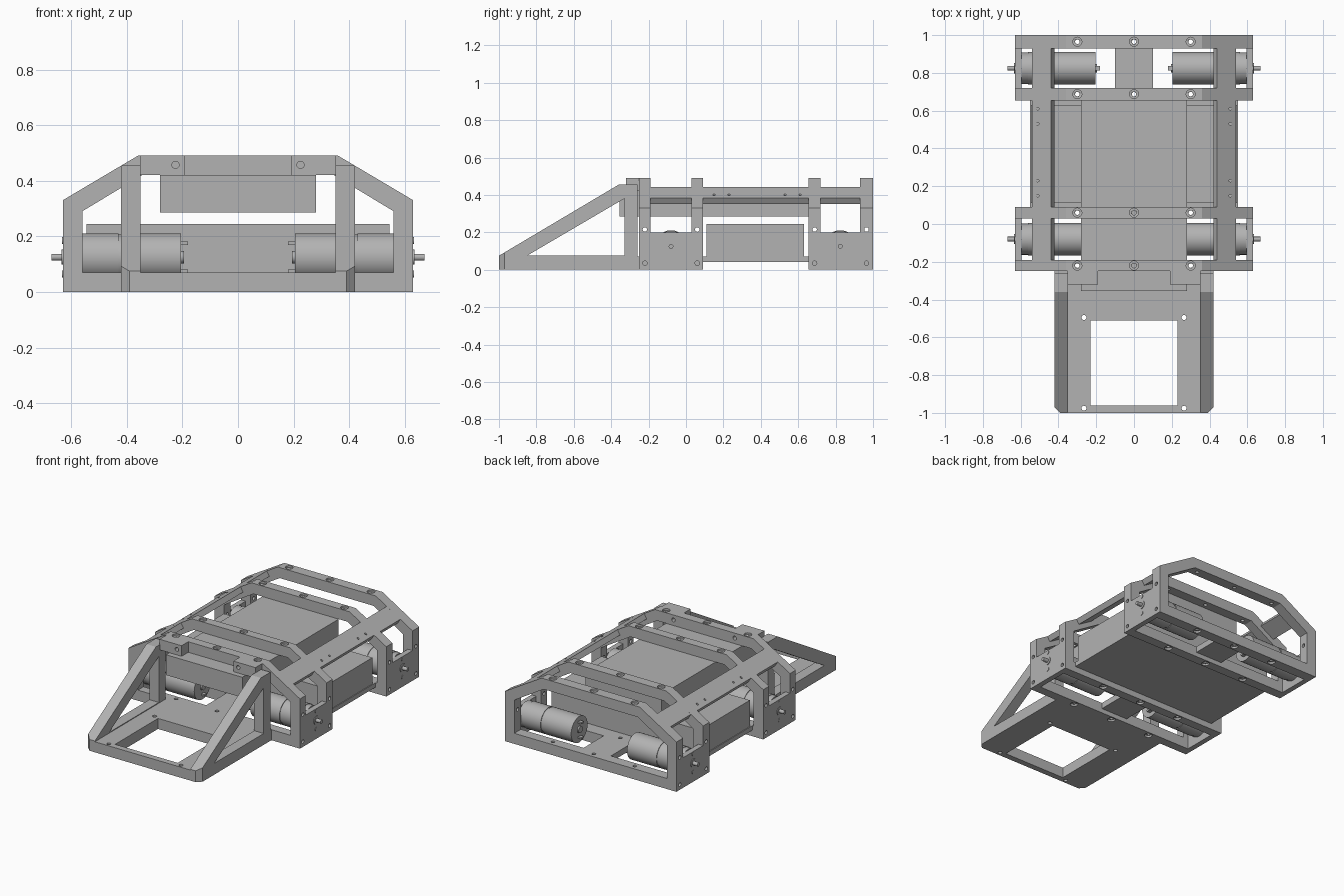
import bpy, bmesh, math
from mathutils import Vector
from mathutils.geometry import tessellate_polygon

old = bpy.data.objects.get("Cube")
if old:
    bpy.data.objects.remove(old)

grey = bpy.data.materials.new("machined_grey")
grey.use_nodes = True
GREY = (0.45, 0.45, 0.45, 1)
grey.diffuse_color = GREY
grey.node_tree.nodes["Principled BSDF"].inputs["Base Color"].default_value = GREY

# Axis frames: where the profile's two coordinates and its depth go
PLACE = {"x": lambda u, v, d: (d, u, v),
         "y": lambda u, v, d: (u, d, v),
         "z": lambda u, v, d: (u, v, d)}


def finish(name, bm):
    bmesh.ops.recalc_face_normals(bm, faces=bm.faces)
    me = bpy.data.meshes.new(name)
    bm.to_mesh(me)
    bm.free()
    me.materials.append(grey)
    ob = bpy.data.objects.new(name, me)
    bpy.context.collection.objects.link(ob)
    return ob


def prism(name, axis, loops, a, b):
    """Extrude an outline, with any holes, along an axis from a to b."""
    bm = bmesh.new()
    ends = []
    for d in (a, b):
        ends.append([[bm.verts.new(PLACE[axis](u, v, d)) for u, v in lp] for lp in loops])
    tris = tessellate_polygon([[Vector((u, v, 0)) for u, v in lp] for lp in loops])
    for end in ends:
        flat = [v for lp in end for v in lp]
        for t in tris:
            bm.faces.new([flat[i] for i in t])
    for lo, hi in zip(*ends):
        for i in range(len(lo)):
            j = (i + 1) % len(lo)
            bm.faces.new((lo[i], lo[j], hi[j], hi[i]))
    bmesh.ops.dissolve_limit(bm, angle_limit=0.01, verts=bm.verts, edges=bm.edges)
    return finish(name, bm)


def rect(u0, u1, v0, v1):
    return [(u0, v0), (u1, v0), (u1, v1), (u0, v1)]


def box(name, x0, x1, y0, y1, z0, z1):
    return prism(name, "z", [rect(x0, x1, y0, y1)], z0, z1)


def rod(name, axis, u, v, r, a, b, n=32):
    ring = [(u + r * math.cos(2 * math.pi * i / n), v + r * math.sin(2 * math.pi * i / n))
            for i in range(n)]
    ob = prism(name, axis, [ring], a, b)
    for f in ob.data.polygons:
        f.use_smooth = len(f.vertices) == 4
    ob.data.set_sharp_from_angle(angle=math.radians(35))
    return ob


def cut(ob, cutters):
    """Subtract helper solids, then delete them."""
    for c in cutters:
        c.hide_render = True
        m = ob.modifiers.new("cut", "BOOLEAN")
        m.operation, m.solver, m.object = "DIFFERENCE", "EXACT", c
    bpy.context.view_layer.update()
    result = bpy.data.meshes.new_from_object(ob.evaluated_get(bpy.context.evaluated_depsgraph_get()))
    ob.modifiers.clear()
    ob.data = result
    for c in cutters:
        bpy.data.objects.remove(c)


def mirror_x(pts):
    return pts + [(-u, v) for u, v in reversed(pts)]


# Four roll hoops
OUTER = mirror_x([(0.63, 0), (0.63, 0.33), (0.36, 0.49)])
INNER = mirror_x([(0.56, 0.07), (0.56, 0.29), (0.345, 0.42)])
HOOPS = [(-0.25, -0.19), (0.03, 0.09), (0.655, 0.72), (0.93, 1.0)]
for k, (y0, y1) in enumerate(HOOPS):
    hoop = prism(f"hoop_{k + 1}", "y", [OUTER, INNER], y0, y1)
    mid = (y0 + y1) / 2
    holes = []
    for x in (-0.3, 0, 0.3):
        holes.append(rod("bolt_hole", "z", x, mid, 0.012, -0.1, 0.6, 16))
        holes.append(rod("top_recess", "z", x, mid, 0.024, 0.477, 0.6, 20))
        holes.append(rod("bottom_recess", "z", x, mid, 0.024, -0.1, 0.013, 20))
    for s in (-1, 1):
        for z in (0.035, 0.215):
            holes.append(rod("side_hole", "x", mid, z, 0.012, s * 0.5, s * 0.7, 16))
    cut(hoop, holes)

# Axle pods: side plates, floor strip, motors
for pod, (y0, y1, yc) in {"front": (-0.19, 0.03, -0.08), "rear": (0.72, 0.93, 0.825)}.items():
    box(pod + "_floor_strip", -0.1, 0.1, y0, y1, 0.03, 0.07)
    for side, s in (("left", 1), ("right", -1)):
        tag = f"{pod}_{side}_"
        prism(tag + "side_plate", "x", [rect(y0, y1, 0, 0.2)], s * 0.595, s * 0.63)
        rod(tag + "motor_can", "x", yc, 0.125, 0.086, s * 0.205, s * 0.42, 48)
        rod(tag + "motor_seam", "x", yc, 0.125, 0.082, s * 0.42, s * 0.43, 48)
        rod(tag + "gearbox", "x", yc, 0.125, 0.086, s * 0.43, s * 0.56, 48)
        rod(tag + "gearbox_flange", "x", yc, 0.125, 0.083, s * 0.56, s * 0.595, 48)
        rod(tag + "axle_boss", "x", yc, 0.125, 0.027, s * 0.63, s * 0.634)
        rod(tag + "axle", "x", yc, 0.125, 0.0125, s * 0.63, s * 0.67)
        rod(tag + "rear_bearing", "x", yc, 0.125, 0.022, s * 0.195, s * 0.205)
        for dz in (-0.06, 0.06):
            rod(tag + "mount_screw", "x", yc, 0.125 + dz, 0.013, s * 0.63, s * 0.633, 16)
        for dz in (-0.05, 0.05):
            prism(tag + "terminal", "x", [rect(yc - 0.012, yc + 0.012, 0.119 + dz, 0.131 + dz)],
                  s * 0.18, s * 0.205)

# Body: floor plate, lower case, upper case
box("floor_plate", -0.55, 0.55, 0.09, 0.655, 0.04, 0.07)
box("lower_case", -0.545, 0.545, 0.11, 0.63, 0.07, 0.245)
box("upper_case", -0.28, 0.28, -0.355, 0.655, 0.285, 0.42)

# Sloped rails lying flush in the hoop shoulders
for side, s in (("left", 1), ("right", -1)):
    profile = [(s * x, z) for x, z in ((0.44, 0.4425), (0.54, 0.3833), (0.521, 0.352), (0.421, 0.411))]
    rail = prism(side + "_rail", "y", [profile], -0.25, 1.0)
    spots = [(0.49, (a + b) / 2, 0.01) for a, b in HOOPS]
    spots += [(0.51, y, 0.007) for y in (0.15, 0.23, 0.53, 0.61)]
    cut(rail, [rod("rail_hole", "z", s * x, y, r, 0.39, 0.5, 12) for x, y, r in spots])

# Front frame: base, triangular sides, mounting tabs
base_outline = mirror_x([(0.42, -0.25), (0.42, -0.97), (0.39, -1.0)])
base = prism("front_base", "z", [base_outline, rect(-0.23, 0.23, -0.96, -0.51)], 0, 0.07)
cut(base, [rod("base_hole", "z", sx * 0.265, y, 0.013, -0.1, 0.2, 16)
           for sx in (-1, 1) for y in (-0.495, -0.975)])
SIDE = [(-1, 0), (-0.26, 0), (-0.26, 0.455), (-0.36, 0.455), (-1, 0.075)]
GAP = [(-0.85, 0.075), (-0.33, 0.075), (-0.33, 0.38)]
for side, s in (("left", 1), ("right", -1)):
    brace = prism(side + "_brace", "x", [SIDE, GAP], s * 0.35, s * 0.42)
    corner = [(s * x, y) for x, y in ((0.38, -1.01), (0.43, -0.96), (0.43, -1.01))]
    cut(brace, [prism("corner_cut", "z", [corner], -0.1, 0.3)])
    tab = prism(side + "_tab", "x", [rect(-0.32, -0.25, 0.42, 0.49)], s * 0.19, s * 0.352)
    cut(tab, [rod("tab_hole", "y", s * 0.225, 0.457, 0.013, -0.4, -0.22, 16)])
    # Also bore the first hoop behind the tab
    cut(bpy.data.objects["hoop_1"], [rod("tab_hole", "y", s * 0.225, 0.457, 0.013, -0.3, -0.1, 16)])
